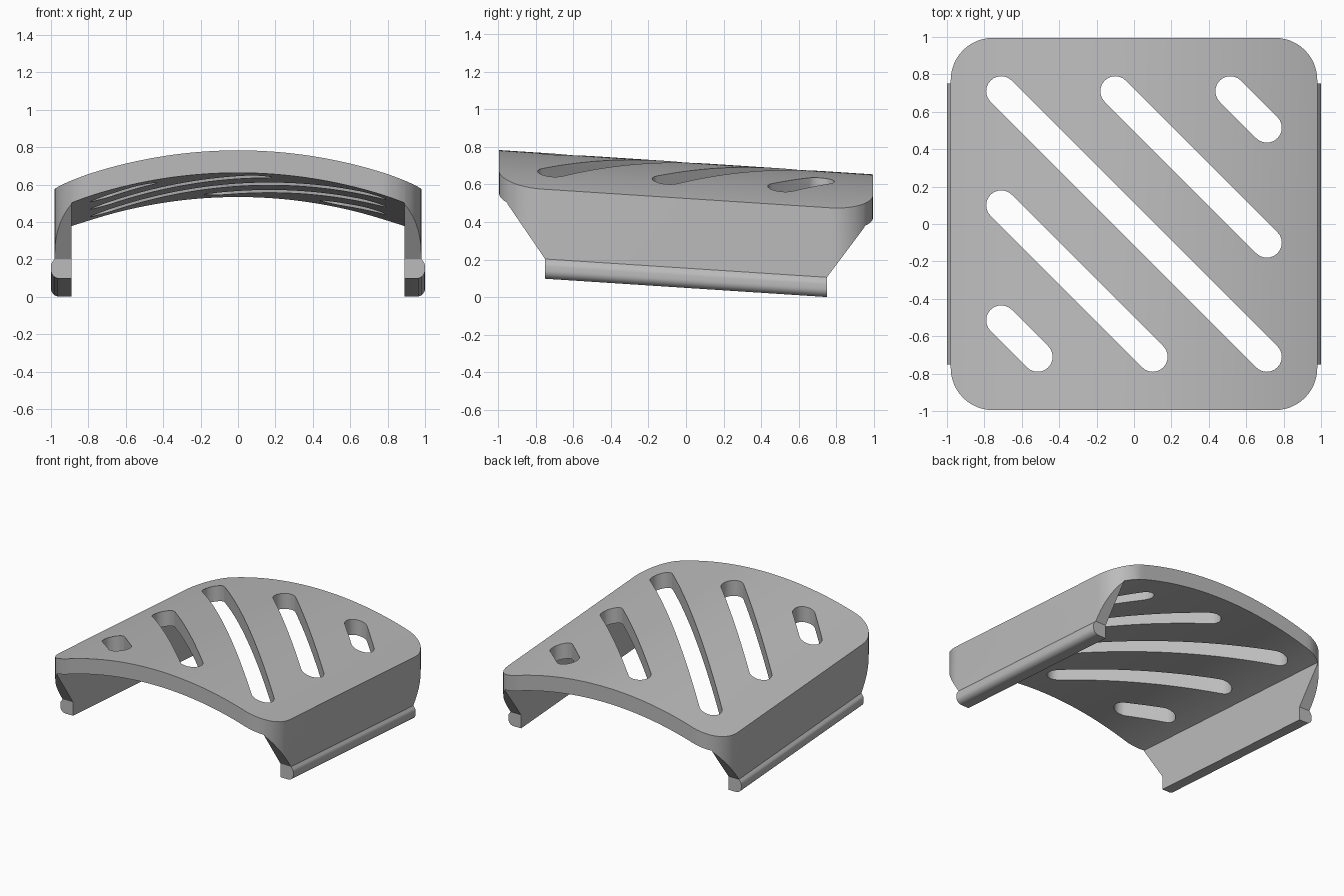
import bpy, bmesh
from math import sin, cos, pi, sqrt, radians
from mathutils import Matrix, Vector

if "Cube" in bpy.data.objects:
    bpy.data.objects.remove(bpy.data.objects["Cube"])

grey = bpy.data.materials.new("mid grey")
grey.use_nodes = True
grey.diffuse_color = (0.5, 0.5, 0.5, 1)
grey.node_tree.nodes["Principled BSDF"].inputs["Base Color"].default_value = (0.5, 0.5, 0.5, 1)

HALF_LEN = 0.995     # half length along y
WALL_OUT = 0.98      # outer face of side walls
WALL_IN = 0.89       # inner face of side walls
RAIL_TOP = 0.154
CROWN = 0.718        # arch height at the middle
THICK = 0.12
ARCH_R = 2.585
SLOPE = 0.065        # fall from front to back


def prism(name, points, axis, low, high):
    """Extrude a closed 2D outline along one axis."""
    place = {"x": lambda a, b, t: (t, a, b),
             "y": lambda a, b, t: (a, t, b),
             "z": lambda a, b, t: (a, b, t)}[axis]
    bm = bmesh.new()
    base = bm.faces.new([bm.verts.new(place(a, b, low)) for a, b in points])
    new = bmesh.ops.extrude_face_region(bm, geom=[base])["geom"]
    bmesh.ops.translate(bm, verts=[v for v in new if isinstance(v, bmesh.types.BMVert)],
                        vec=Vector(place(0, 0, high - low)))
    bmesh.ops.recalc_face_normals(bm, faces=bm.faces)
    mesh = bpy.data.meshes.new(name)
    bm.to_mesh(mesh)
    bm.free()
    mesh.materials.append(grey)
    obj = bpy.data.objects.new(name, mesh)
    bpy.context.collection.objects.link(obj)
    return obj


def select(obj):
    bpy.ops.object.select_all(action="DESELECT")
    obj.select_set(True)
    bpy.context.view_layer.objects.active = obj


def boolean(obj, cutter, operation):
    mod = obj.modifiers.new("cut", "BOOLEAN")
    mod.operation, mod.object, mod.solver = operation, cutter, "EXACT"
    select(obj)
    bpy.ops.object.modifier_apply(modifier=mod.name)
    bpy.data.objects.remove(cutter)


def arc(cx, cy, r, start, end, steps=12):
    return [(cx + r * cos(start + (end - start) * i / steps),
             cy + r * sin(start + (end - start) * i / steps)) for i in range(steps + 1)]


def arch(half, crown, steps=48):
    xs = [half * (2 * i / steps - 1) for i in range(steps + 1)]
    return [(x, crown - ARCH_R + sqrt(ARCH_R ** 2 - x * x)) for x in xs]


def finish(obj):
    """Tilt the part down towards the back and shade it."""
    tilt = Matrix.Identity(4)
    tilt[2][1] = -SLOPE
    obj.data.transform(tilt)
    select(obj)
    bpy.ops.object.shade_smooth_by_angle(angle=radians(30))


# Arched cover with two side walls
profile = arch(WALL_OUT, CROWN) + [(WALL_OUT, RAIL_TOP), (WALL_IN, RAIL_TOP)]
profile += arch(WALL_IN, CROWN - THICK)[::-1] + [(-WALL_IN, RAIL_TOP), (-WALL_OUT, RAIL_TOP)]
cover = prism("arched_cover", profile, "y", -1.1, 1.1)

# Rounded corners in plan
r = 0.225
cx, cy = WALL_OUT - r, HALF_LEN - r
outline = []
for i, (sx, sy) in enumerate([(1, 1), (-1, 1), (-1, -1), (1, -1)]):
    outline += arc(sx * cx, sy * cy, r, i * pi / 2, (i + 1) * pi / 2)
boolean(cover, prism("plan_outline", outline, "z", -0.5, 1.5), "INTERSECT")

# Slanted ends of the side walls
for s in (-1, 1):
    wedge = [(s * y, z) for y, z in
             [(0.75, 0), (0.75, RAIL_TOP), (0.953, 0.438), (1.3, 0.438), (1.3, 0)]]
    boolean(cover, prism("wall_end_cutter", wedge, "x", -1.3, 1.3), "DIFFERENCE")

# Diagonal slots, each given by its upper left and lower right centre
E, M, N = 0.71, 0.1, 0.515
for (x0, y0), (x1, y1) in [((-E, E), (E, -E)), ((-M, E), (E, -M)), ((N, E), (E, N)),
                           ((-E, M), (M, -E)), ((-E, -N), (-N, -E))]:
    slot = arc(x0, y0, 0.08, pi / 4, 5 * pi / 4) + arc(x1, y1, 0.08, -3 * pi / 4, pi / 4)
    boolean(cover, prism("slot_cutter", slot, "z", 0.3, 1.2), "DIFFERENCE")
finish(cover)

# Rounded rails along the foot of each wall
BASE = 0.049
rail_shape = [(WALL_IN, BASE), (WALL_IN, RAIL_TOP), (WALL_OUT, RAIL_TOP)]
rail_shape += arc(0.96, BASE + 0.065, 0.04, pi / 4, 0, 4)
rail_shape += arc(0.955, BASE + 0.045, 0.045, 0, -pi / 2, 8)
for side, s in (("left", 1), ("right", -1)):
    finish(prism(side + "_rail", [(s * x, z) for x, z in rail_shape], "y", -0.75, 0.75))
